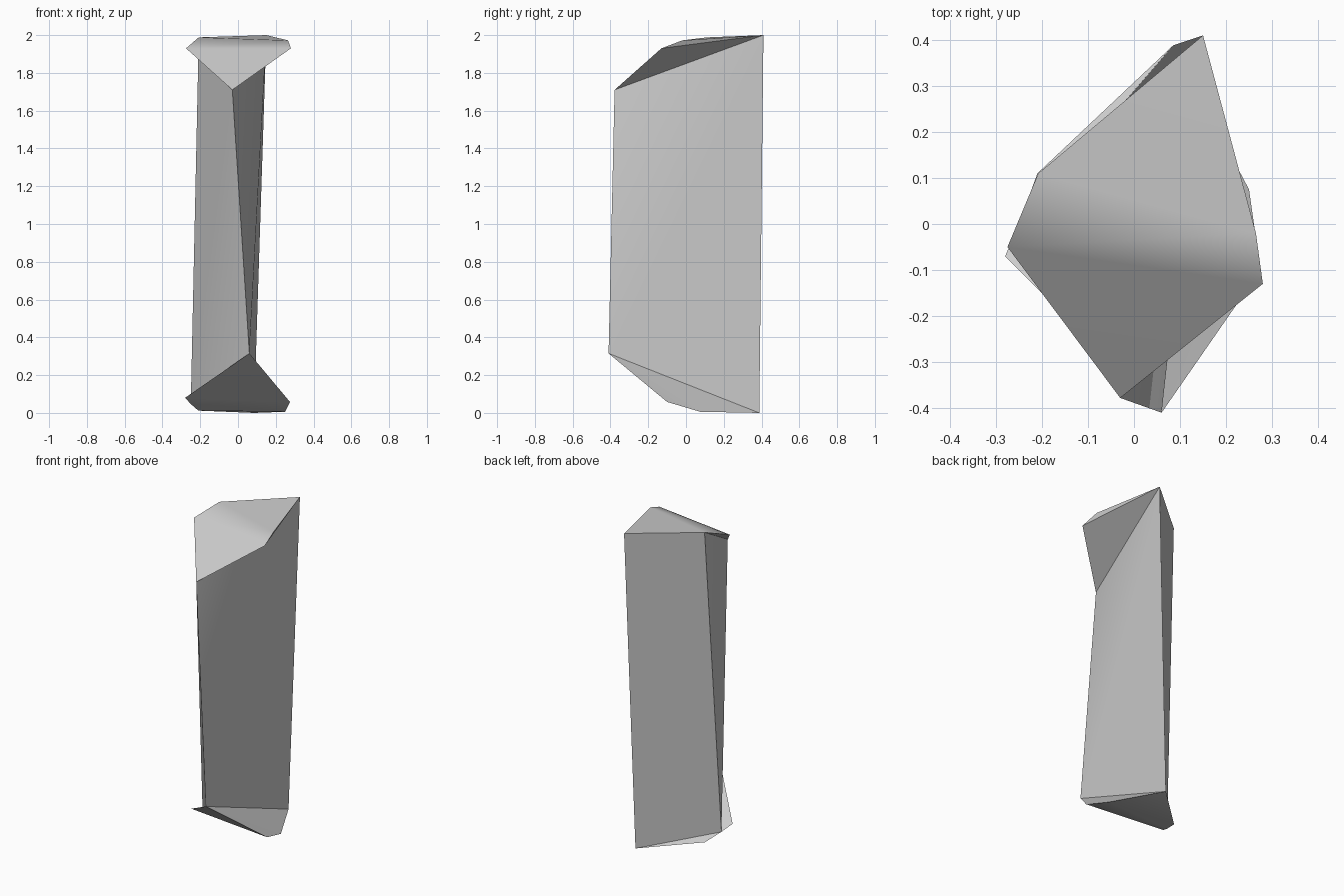
import bpy
import bmesh
import math

cube = bpy.data.objects.get("Cube")
if cube:
    bpy.data.objects.remove(cube)

# One plain stone colour
stone = bpy.data.materials.new("plain_grey")
stone.use_nodes = True
grey = (0.6, 0.6, 0.6, 1)
stone.diffuse_color = grey
stone.node_tree.nodes["Principled BSDF"].inputs["Base Color"].default_value = grey

# Corners of the slanted shaft and its two flared ends
corners = {
    "top_front": (-0.03, -0.378, 1.71),
    "top_side": (-0.208, 0.11, 1.988),
    "top_back": (0.15, 0.41, 2.0),
    "top_flare": (-0.275, -0.05, 1.93),
    "top_wing": (0.28, -0.13, 1.93),
    "top_rim": (0.265, -0.02, 1.972),
    "low_front": (0.06, -0.41, 0.315),
    "low_side": (-0.25, 0.0, 0.047),
    "low_back": (0.085, 0.388, 0.0),
    "low_flare": (-0.28, -0.07, 0.08),
    "low_heel": (-0.21, 0.11, 0.012),
    "low_wing": (0.275, -0.1, 0.058),
    "low_rim": (0.25, 0.075, 0.006),
}

# Three-sided shaft
shaft = [
    "top_front top_back low_front",
    "low_front top_back low_back",
    "top_side top_front low_side",
    "top_front low_front low_side",
    "top_back top_side low_side low_back",
]

# Chamfered top with overhanging sides
top_end = [
    "top_flare top_front top_wing",
    "top_flare top_wing top_rim top_side",
    "top_side top_rim top_back",
    "top_side top_flare top_front",
    "top_front top_wing top_back",
    "top_wing top_rim top_back",
]

# Chamfered foot with spreading sides
low_end = [
    "low_flare low_front low_wing",
    "low_flare low_wing low_rim low_heel low_side",
    "low_heel low_rim low_back",
    "low_side low_front low_flare",
    "low_back low_side low_heel",
    "low_front low_wing low_rim",
    "low_front low_rim low_back",
]

bm = bmesh.new()
verts = {name: bm.verts.new(co) for name, co in corners.items()}
for face in shaft + top_end + low_end:
    bm.faces.new([verts[name] for name in face.split()])
bmesh.ops.recalc_face_normals(bm, faces=bm.faces[:])
mesh = bpy.data.meshes.new("stone_shard")
bm.to_mesh(mesh)
bm.free()
mesh.materials.append(stone)

shard = bpy.data.objects.new("stone_shard", mesh)
bpy.context.collection.objects.link(shard)

# Soft shading across the chamfers, crisp main edges
bpy.ops.object.select_all(action="DESELECT")
shard.select_set(True)
bpy.context.view_layer.objects.active = shard
bpy.ops.object.shade_smooth_by_angle(angle=math.radians(30))
weighted = shard.modifiers.new("weighted_normals", "WEIGHTED_NORMAL")
weighted.weight = 90
weighted.keep_sharp = True
